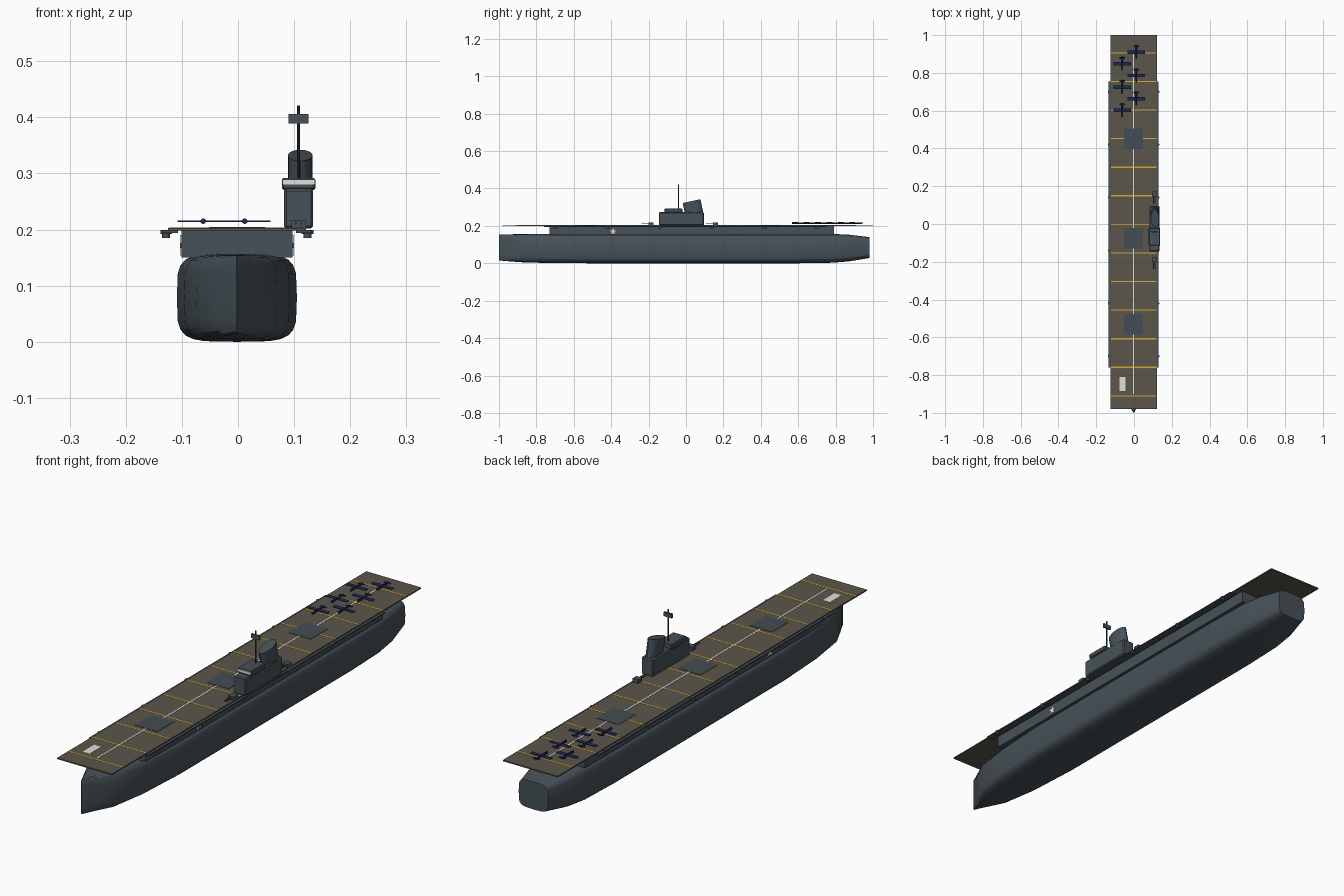
import bpy, bmesh, math
from mathutils import Matrix, Vector

if "Cube" in bpy.data.objects:
    bpy.data.objects.remove(bpy.data.objects["Cube"], do_unlink=True)

CX = -0.002  # ship centreline


def material(name, rgb):
    m = bpy.data.materials.new(name)
    m.use_nodes = True
    m.diffuse_color = (*rgb, 1)
    m.node_tree.nodes["Principled BSDF"].inputs["Base Color"].default_value = (*rgb, 1)
    return m


GREY = material("hull grey", (0.062, 0.083, 0.098))
DECK = material("deck brown", (0.105, 0.09, 0.07))
LIFT = material("elevator grey", (0.055, 0.075, 0.09))
WHITE = material("marking white", (0.75, 0.75, 0.7))
YELLOW = material("marking yellow", (0.65, 0.42, 0.04))
NAVY = material("aircraft navy", (0.012, 0.022, 0.09))
DARK = material("mast dark grey", (0.03, 0.04, 0.045))


def finish(bm, name, mat):
    bmesh.ops.recalc_face_normals(bm, faces=bm.faces)
    me = bpy.data.meshes.new(name)
    bm.to_mesh(me)
    bm.free()
    me.materials.append(mat)
    ob = bpy.data.objects.new(name, me)
    bpy.context.collection.objects.link(ob)
    return ob


def smooth(ob, angle):
    bpy.ops.object.select_all(action="DESELECT")
    bpy.context.view_layer.objects.active = ob
    ob.select_set(True)
    bpy.ops.object.shade_smooth_by_angle(angle=math.radians(angle))


def add_box(bm, x, y, z):
    size = [b - a for a, b in (x, y, z)]
    mid = [(a + b) / 2 for a, b in (x, y, z)]
    bmesh.ops.create_cube(bm, size=1, matrix=Matrix.Translation(mid) @ Matrix.Diagonal((*size, 1)))


def box(name, mat, x, y, z, bevel=0):
    bm = bmesh.new()
    add_box(bm, x, y, z)
    if bevel:
        bmesh.ops.bevel(bm, geom=bm.edges[:], offset=bevel, segments=1, affect="EDGES")
    return finish(bm, name, mat)


def add_tube(bm, centre, r1, r2, depth, sides=12, turn=Matrix(), stretch=1):
    bmesh.ops.create_cone(bm, cap_ends=True, segments=sides, radius1=r1, radius2=r2, depth=depth,
                          matrix=Matrix.Translation(centre) @ turn @ Matrix.Diagonal((1, stretch, 1, 1)))


# Hull lofted through rounded sections: y, half width, bottom, top
stations = [(-1, 0.001, 0.015, 0.155), (-0.94, 0.037, 0.01, 0.155), (-0.87, 0.072, 0.005, 0.156),
            (-0.72, 0.094, 0.001, 0.157), (-0.5, 0.107, 0, 0.158), (0.6, 0.107, 0, 0.158),
            (0.78, 0.103, 0.003, 0.157), (0.87, 0.093, 0.01, 0.153), (0.98, 0.066, 0.028, 0.14)]
SIDES = 24


def rounded(v):
    return math.copysign(abs(v) ** 0.45, v)


bm = bmesh.new()
rings = []
for y, half, low, high in stations:
    ring = []
    for i in range(SIDES):
        a = math.tau * i / SIDES
        ring.append(bm.verts.new((CX + half * rounded(math.cos(a)), y,
                                  (low + high) / 2 + (high - low) / 2 * rounded(math.sin(a)))))
    rings.append(ring)
for a, b in zip(rings, rings[1:]):
    for i in range(SIDES):
        j = (i + 1) % SIDES
        bm.faces.new((a[i], a[j], b[j], b[i]))
bm.faces.new(rings[0])
bm.faces.new(rings[-1])
smooth(finish(bm, "hull", GREY), 20)

# Hangar and flight deck
box("hangar", GREY, (CX - 0.099, CX + 0.099), (-0.73, 0.79), (0.15, 0.199))
box("flight_deck", DECK, (CX - 0.123, CX + 0.123), (-0.98, 1), (0.198, 0.203))

# Deck markings and elevators
bm = bmesh.new()
for i in range(-6, 7):
    y = i * 0.1513 - 0.002
    add_box(bm, (CX - 0.121, CX + 0.121), (y - 0.003, y + 0.003), (0.2025, 0.2036))
finish(bm, "cross_lines", YELLOW)
box("centre_line", WHITE, (CX - 0.003, CX + 0.003), (-0.9, 0.9), (0.2025, 0.2039))
box("bow_marking", WHITE, (-0.078, -0.046), (-0.885, -0.81), (0.2025, 0.2039))
for name, y in (("aft", 0.452), ("middle", -0.075), ("forward", -0.53)):
    box(name + "_elevator", LIFT, (CX - 0.05, CX + 0.05), (y - 0.054, y + 0.054), (0.2025, 0.2043))

# Catwalks, gun tubs and side stars
for side, label in ((1, "left"), (-1, "right")):
    xs = sorted((CX + side * 0.105, CX + side * 0.133))
    box(label + "_catwalk", GREY, xs, (-0.76, 0.755), (0.194, 0.1985))
    bm = bmesh.new()
    for i in range(6):
        y = -0.7 + i * 0.28
        add_tube(bm, (CX + side * 0.126, y, 0.191), 0.007, 0.007, 0.012)
        add_tube(bm, (CX + side * 0.126, y, 0.196), 0.0105, 0.0105, 0.007)
    finish(bm, label + "_gun_tubs", GREY)
    bm = bmesh.new()
    points = []
    for i in range(10):
        r = 0.008 if i % 2 else 0.02
        a = math.tau * i / 10
        points.append(bm.verts.new((CX + side * 0.0985, -0.39 + r * math.sin(a), 0.17 + r * math.cos(a))))
    star = bm.faces.new(points)
    solid = bmesh.ops.extrude_face_region(bm, geom=[star])["geom"]
    bmesh.ops.translate(bm, vec=(side * 0.003, 0, 0),
                        verts=[v for v in solid if isinstance(v, bmesh.types.BMVert)])
    finish(bm, label + "_star", WHITE)

# Island, bridge and windows
IX = 0.108
box("island", GREY, (IX - 0.026, IX + 0.026), (-0.145, 0.095), (0.202, 0.273), 0.004)
box("bridge", GREY, (IX - 0.03, IX + 0.03), (-0.115, -0.02), (0.271, 0.292), 0.003)
box("bridge_windows", WHITE, (IX - 0.029, IX + 0.029), (-0.117, -0.112), (0.28, 0.289))

# Oval funnel, raked forward
bm = bmesh.new()
add_tube(bm, (IX + 0.003, 0.037, 0.298), 0.022, 0.022, 0.07, 20, Matrix.Rotation(math.radians(12), 4, "X"), 2.2)
smooth(finish(bm, "funnel", GREY), 30)

# Mast and radar
bm = bmesh.new()
add_tube(bm, (IX, -0.04, 0.346), 0.0027, 0.0027, 0.15, 8)
finish(bm, "mast", DARK)
box("radar", GREY, (IX - 0.018, IX + 0.018), (-0.044, -0.037), (0.389, 0.406))

# Deck guns fore and aft of the island
for name, y in (("forward", -0.187), ("aft", 0.158)):
    bm = bmesh.new()
    add_box(bm, (IX - 0.013, IX + 0.013), (y - 0.013, y + 0.013), (0.202, 0.217))
    for dx in (-0.005, 0.005):
        add_tube(bm, (IX + dx, y - 0.03, 0.211), 0.0017, 0.0017, 0.04, 8, Matrix.Rotation(math.pi / 2, 4, "X"))
    finish(bm, name + "_deck_gun", GREY)

# Parked aircraft in two staggered rows
for i in range(6):
    x, y, z = (-0.062, 0.012)[i % 2], 0.603 + i * 0.0614, 0.215
    bm = bmesh.new()
    lie = Matrix.Rotation(math.pi / 2, 4, "X")
    add_tube(bm, (x, y, z), 0.0035, 0.005, 0.074, 10, lie)
    add_box(bm, (x - 0.046, x + 0.046), (y - 0.01, y + 0.008), (z - 0.001, z + 0.001))
    add_box(bm, (x - 0.014, x + 0.014), (y + 0.026, y + 0.036), (z - 0.001, z + 0.001))
    finish(bm, "aircraft_%d" % (i + 1), NAVY)
